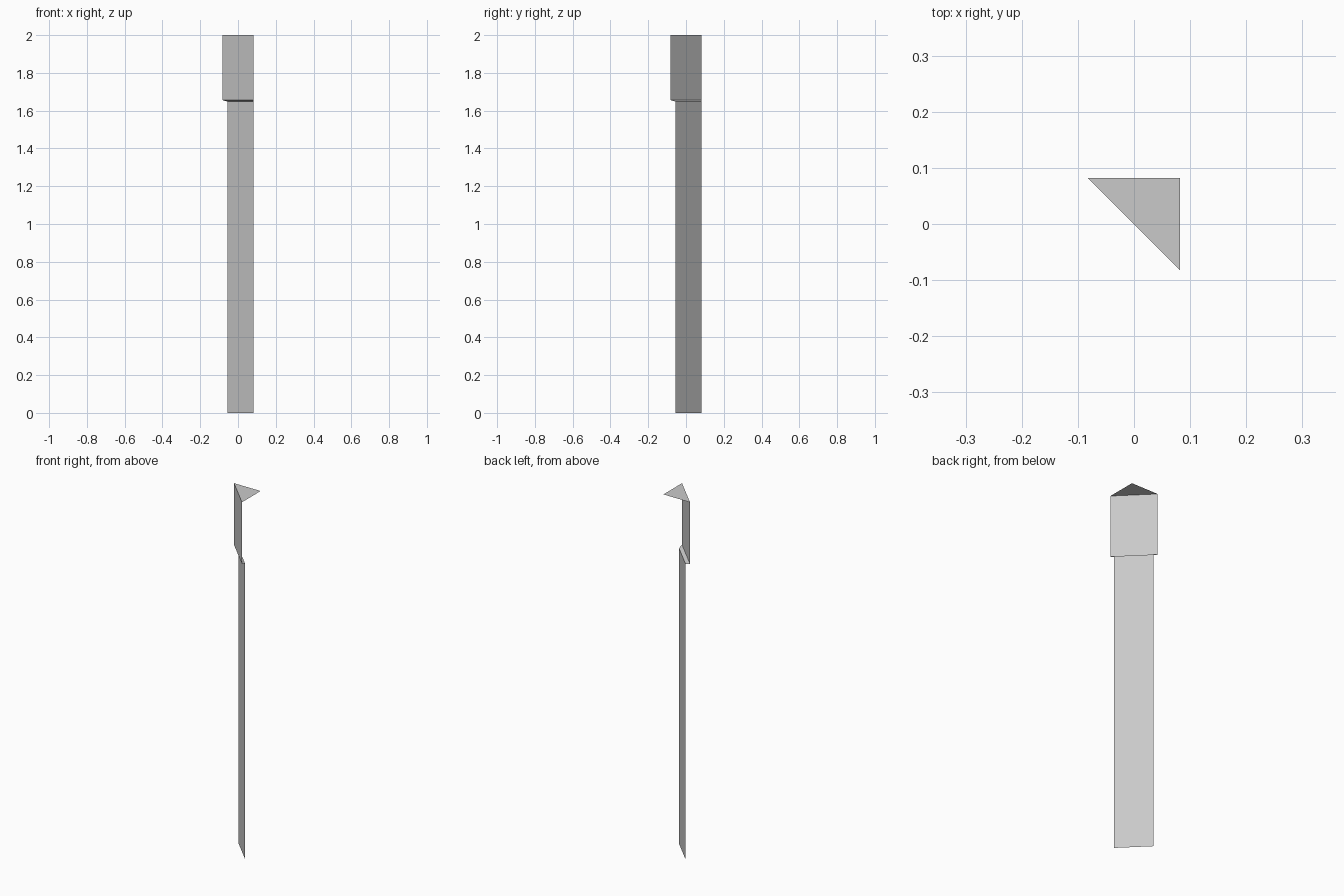
import bpy

cube = bpy.data.objects.get("Cube")
if cube:
    bpy.data.objects.remove(cube, do_unlink=True)

# One plain grey for the whole model
COLOUR = (0.59, 0.59, 0.59, 1.0)
grey = bpy.data.materials.new("plain grey")
grey.use_nodes = True
grey.diffuse_color = COLOUR
grey.node_tree.nodes["Principled BSDF"].inputs["Base Color"].default_value = COLOUR

OUTER = 0.082    # outer corner of the plan triangle
INNER = -0.055   # far corner of the narrower pole
TOP, HEAD_BOTTOM, POLE_TOP = 2.0, 1.656, 1.648


def sheet(name, points):
    """Single flat face through the given points."""
    mesh = bpy.data.meshes.new(name)
    mesh.from_pydata(points, [], [range(len(points))])
    mesh.materials.append(grey)
    obj = bpy.data.objects.new(name, mesh)
    bpy.context.collection.objects.link(obj)
    return obj


def diagonal(reach, z):
    """Left and right ends of a level edge crossing the corner."""
    return [(reach, OUTER, z), (OUTER, reach, z)]


def strip(name, low, high):
    """Four-sided sheet between two diagonal edges given as (reach, z)."""
    return sheet(name, diagonal(*low) + diagonal(*high)[::-1])


# Upright pole, wider head, and the shallow ledge that joins them
strip("pole", (INNER, 0), (INNER, POLE_TOP))
strip("head_panel", (-OUTER, HEAD_BOTTOM), (-OUTER, TOP))
strip("ledge", (-OUTER, HEAD_BOTTOM), (INNER, POLE_TOP))

# Triangular cap over the corner
sheet("top_cap", diagonal(-OUTER, TOP) + [(OUTER, OUTER, TOP)])
